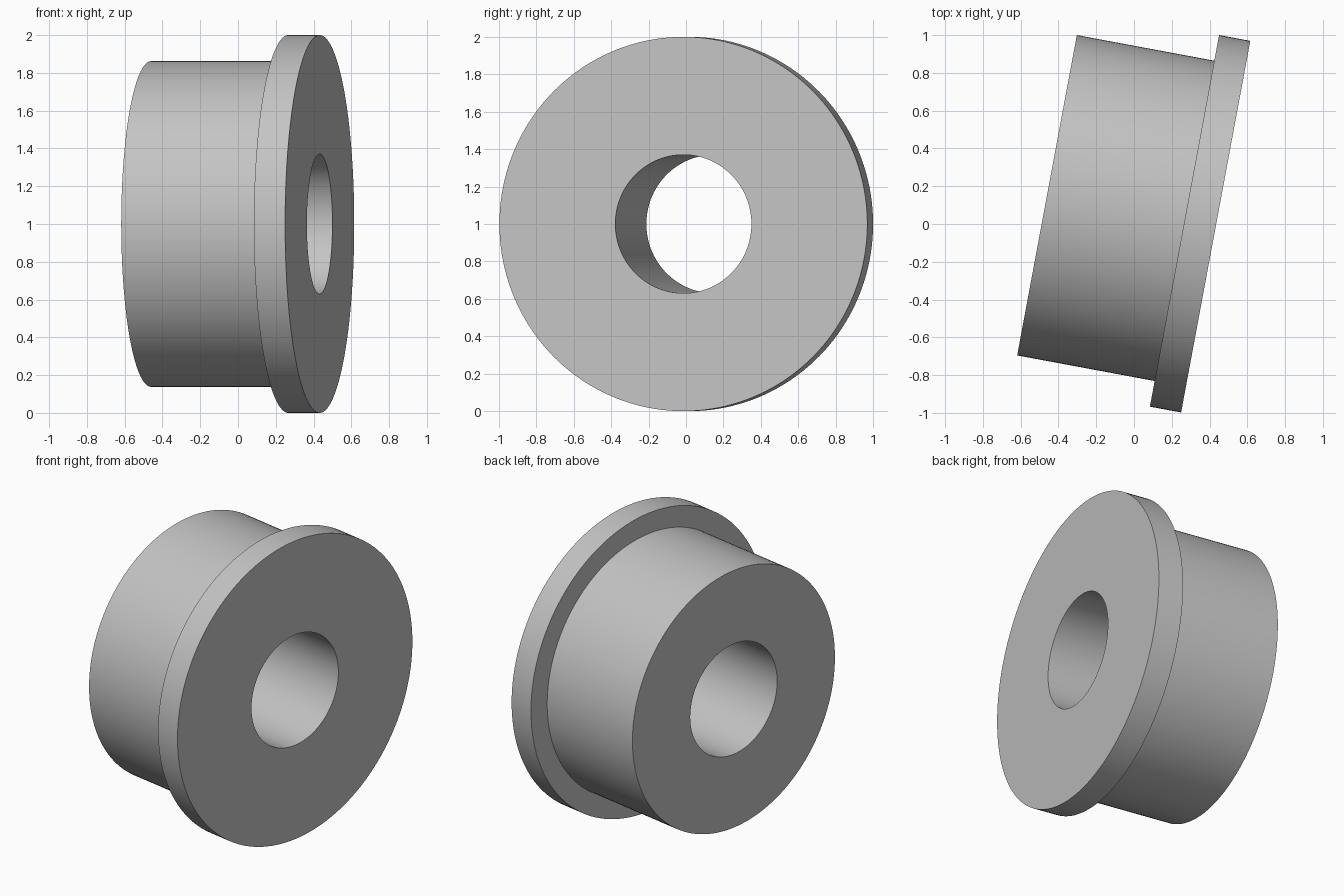
import bpy
import bmesh
import math
from mathutils import Vector

cube = bpy.data.objects.get("Cube")
if cube:
    bpy.data.objects.remove(cube, do_unlink=True)

SEGMENTS = 160
FLANGE_R, BODY_R, BORE_R = 1.0, 0.862, 0.37
LENGTH, FLANGE_T = 0.908, 0.168
TILT = math.radians(-10.55)

grey = bpy.data.materials.new("plain grey")
grey.use_nodes = True
colour = (0.55, 0.55, 0.55, 1)
grey.diffuse_color = colour
grey.node_tree.nodes["Principled BSDF"].inputs["Base Color"].default_value = colour

# Closed half section of the bushing: distance along the axis, radius
end = LENGTH / 2
step = end - FLANGE_T
section = [(-end, BORE_R), (-end, BODY_R), (step, BODY_R),
           (step, FLANGE_R), (end, FLANGE_R), (end, BORE_R)]

# Turn the section about the x axis
bm = bmesh.new()
verts = [bm.verts.new((x, 0, r)) for x, r in section]
edges = [bm.edges.new((v, verts[(i + 1) % len(verts)])) for i, v in enumerate(verts)]
bmesh.ops.spin(bm, geom=verts + edges, cent=Vector(), axis=(1, 0, 0),
               angle=math.tau, steps=SEGMENTS, use_duplicate=False)
bmesh.ops.remove_doubles(bm, verts=bm.verts, dist=0.0001)
bmesh.ops.recalc_face_normals(bm, faces=bm.faces)
mesh = bpy.data.meshes.new("flanged_bushing")
bm.to_mesh(mesh)
bm.free()
mesh.materials.append(grey)

# Place it on its rim, turned slightly towards the front
bushing = bpy.data.objects.new("flanged_bushing", mesh)
bpy.context.collection.objects.link(bushing)
bushing.rotation_euler.z = TILT
bushing.location = (-0.014, 0.069, FLANGE_R)

# Round walls smooth, rims sharp
bpy.ops.object.select_all(action="DESELECT")
bushing.select_set(True)
bpy.context.view_layer.objects.active = bushing
bpy.ops.object.shade_smooth_by_angle(angle=math.radians(30))
